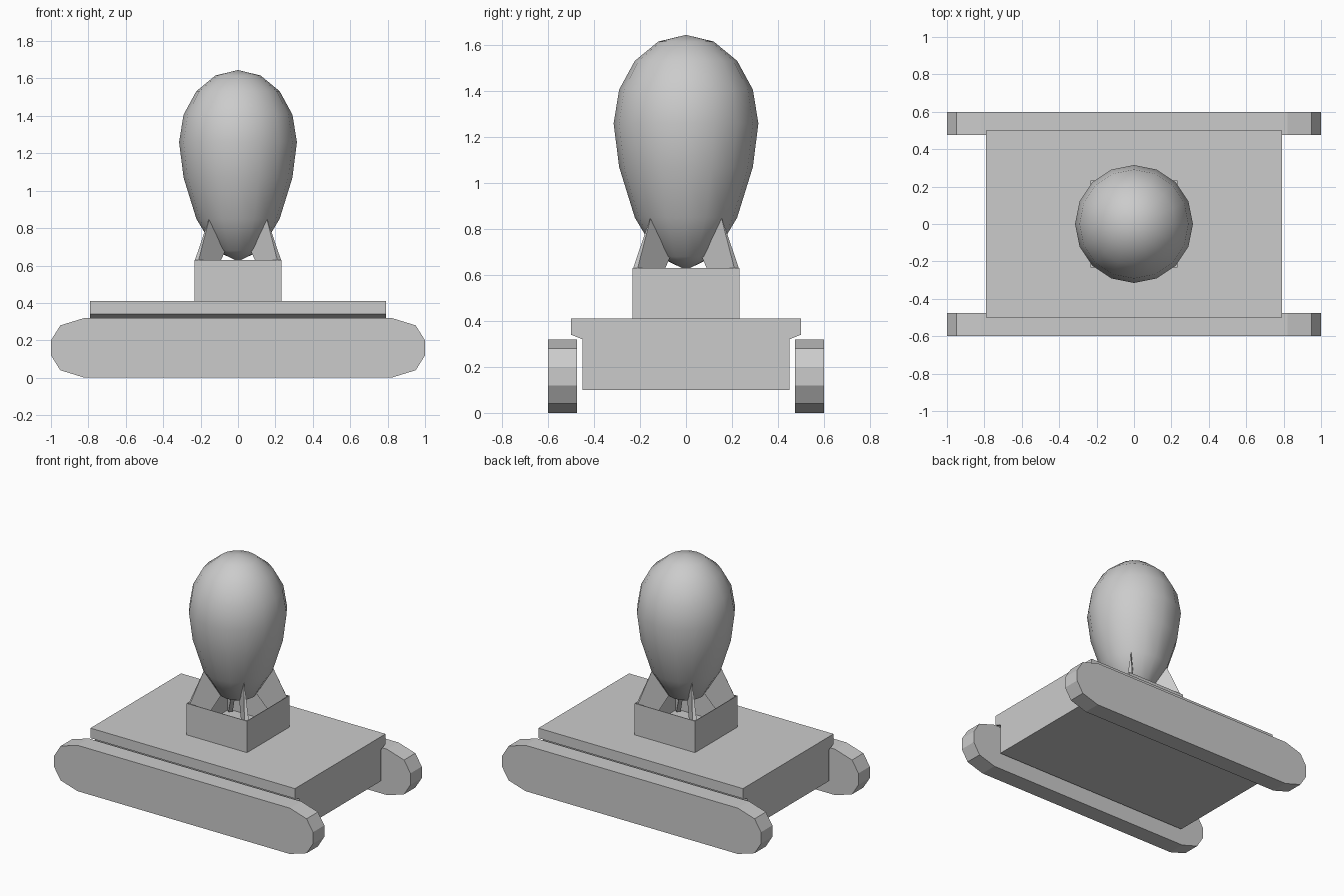
import bpy, bmesh, math
from mathutils import Vector, Matrix

if "Cube" in bpy.data.objects:
    bpy.data.objects.remove(bpy.data.objects["Cube"])


def make_object(name, bm):
    bmesh.ops.recalc_face_normals(bm, faces=bm.faces[:])
    mesh = bpy.data.meshes.new(name)
    bm.to_mesh(mesh)
    bm.free()
    ob = bpy.data.objects.new(name, mesh)
    bpy.context.collection.objects.link(ob)
    return ob


def extrude_profile(name, points, offset):
    """Extrude a closed 3D outline along offset."""
    bm = bmesh.new()
    face = bm.faces.new([bm.verts.new(p) for p in points])
    res = bmesh.ops.extrude_face_region(bm, geom=[face])
    verts = [g for g in res["geom"] if isinstance(g, bmesh.types.BMVert)]
    bmesh.ops.translate(bm, vec=Vector(offset), verts=verts)
    # keep the starting cap if the extrusion removed it
    bmesh.ops.holes_fill(bm, edges=[e for e in bm.edges if e.is_boundary], sides=0)
    return make_object(name, bm)


# Tracks: chamfered outline in the x-z plane, one on each side
half = [(0.82, 0.0), (0.95, 0.04), (1.0, 0.12), (1.0, 0.20), (0.95, 0.28), (0.82, 0.32)]
outline = half + [(-x, z) for x, z in reversed(half)]
for name, y in (("track_front", -0.60), ("track_back", 0.475)):
    extrude_profile(name, [(x, y, z) for x, z in outline], (0, 0.125, 0))

# Hull: T-shaped section with a wide deck, run along x
half = [(0.45, 0.10), (0.45, 0.32), (0.50, 0.34), (0.50, 0.41)]
section = half + [(-y, z) for y, z in reversed(half)]
extrude_profile("hull", [(-0.79, y, z) for y, z in section], (1.58, 0, 0))

# Square tail box, open at the top
bm = bmesh.new()
bmesh.ops.create_cube(bm, size=1, matrix=Matrix.Translation((0, 0, 0.52))
                      @ Matrix.Diagonal((0.466, 0.466, 0.22, 1)))
top = max(bm.faces, key=lambda f: f.calc_center_median().z)
bmesh.ops.delete(bm, geom=[top], context='FACES_ONLY')
box = make_object("tail_box", bm)
wall = box.modifiers.new("wall", 'SOLIDIFY')
wall.thickness = 0.006
wall.offset = -1

# Egg-shaped body: 16 x 8 sphere, lower half stretched
bm = bmesh.new()
bmesh.ops.create_uvsphere(bm, u_segments=16, v_segments=8, radius=1)
levels = [0.622, 0.68, 0.85, 1.07, 1.26, 1.407, 1.532, 1.616, 1.645]
for v in bm.verts:
    ring = round(math.acos(max(-1, min(1, -v.co.z))) / (math.pi / 8))
    v.co = (v.co.x * 0.315, v.co.y * 0.315, levels[ring])
body = make_object("egg_body", bm)
for p in body.data.polygons:
    p.use_smooth = True

# Diagonal tail fins: thin plates (distance, height, half thickness)
fin = [(0.155, 0.85, 0.001), (0.228, 0.63, 0.014), (0.228, 0.42, 0.014),
       (0.20, 0.42, 0.014), (0.08, 0.685, 0.011), (0.08, 0.78, 0.005)]
for i in range(4):
    bm = bmesh.new()
    rot = Matrix.Rotation(math.pi / 4 + i * math.pi / 2, 4, 'Z')
    sides = []
    for s in (-1, 1):
        # pull the plate in so its thick edge stays inside the box corner
        sides.append([bm.verts.new(rot @ Vector((r * math.sqrt(2) - t * 0.8, s * t, z)))
                      for r, z, t in fin])
    a, b = sides
    bm.faces.new(a)
    bm.faces.new(b)
    for j in range(len(fin)):
        k = (j + 1) % len(fin)
        bm.faces.new((a[j], a[k], b[k], b[j]))
    make_object(f"tail_fin_{i + 1}", bm)
